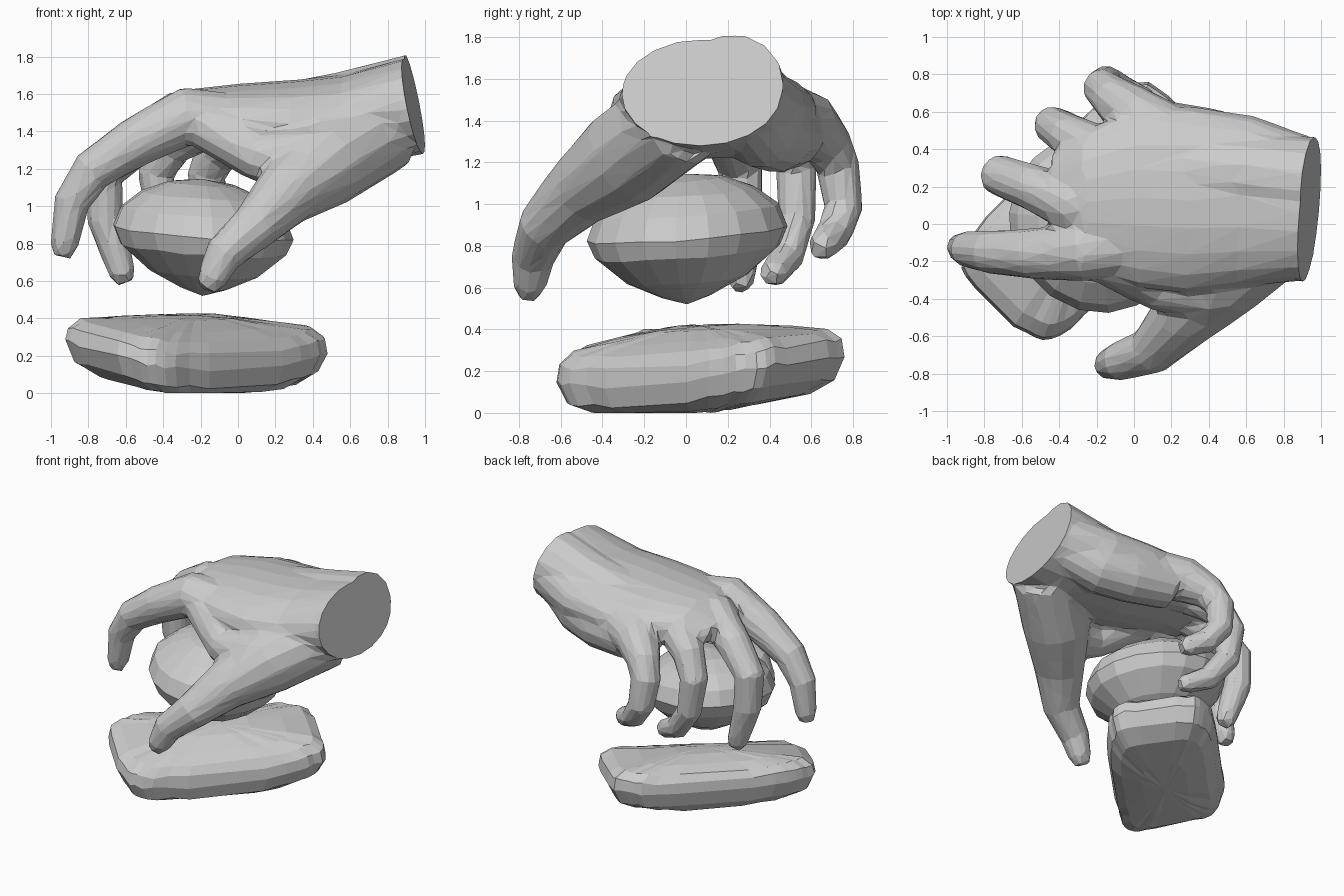
import bpy, bmesh, math, random
from mathutils import Vector

if "Cube" in bpy.data.objects:
    bpy.data.objects.remove(bpy.data.objects["Cube"])

random.seed(4)


def finish(bm, name):
    bmesh.ops.recalc_face_normals(bm, faces=bm.faces)
    me = bpy.data.meshes.new(name)
    bm.to_mesh(me)
    bm.free()
    ob = bpy.data.objects.new(name, me)
    bpy.context.collection.objects.link(ob)
    return ob


def bridge(bm, rings):
    n = len(rings[0])
    for a, b in zip(rings, rings[1:]):
        for i in range(n):
            bm.faces.new((a[i], a[(i + 1) % n], b[(i + 1) % n], b[i]))


def lump(name, cx, cy, ru, rv, power, profile, low, high, rise, n, jit):
    """Stacked superellipse rings, turned 45 degrees, raised by rise(u, v)."""
    bm = bmesh.new()
    s = math.sqrt(0.5)

    def place(u, v, z):
        return bm.verts.new((cx + s * (u - v), cy + s * (u + v), max(0, z + rise(u, v))))

    sgn = lambda c: math.copysign(abs(c) ** (2 / power), c)
    wob = [1 + random.uniform(-jit, jit) for _ in range(n)]
    rings = []
    for z, k in profile:
        ring = []
        for i in range(n):
            a = 2 * math.pi * (i + 0.5) / n
            ring.append(place(ru * k * wob[i] * sgn(math.cos(a)), rv * k * wob[i] * sgn(math.sin(a)),
                              z + random.uniform(-jit, jit) * 0.5 * k))
        rings.append(ring)
    bridge(bm, rings)
    for ring, z in ((rings[0], low), (rings[-1], high)):
        c = place(0, 0, z)
        for i in range(n):
            bm.faces.new((ring[i], ring[(i + 1) % n], c))
    return finish(bm, name)


# Long soft slab at the bottom
lump("slab", -0.225, 0.075, 0.73, 0.38, 5,
     [(0.015, 0.4), (0.04, 0.76), (0.09, 0.93), (0.19, 1.0), (0.27, 0.98), (0.325, 0.88),
      (0.365, 0.64), (0.405, 0.3)],
     0.01, 0.415, lambda u, v: (0.15 - 0.08 * u) * v + 0.02 * u + 0.09 * u * u, 36, 0.02)

# Rounded lump held by the hand
lump("lump", -0.19, 0.005, 0.46, 0.49, 2.1,
     [(0.56, 0.25), (0.64, 0.6), (0.77, 0.92), (0.86, 1.0), (0.97, 0.91), (1.06, 0.68), (1.12, 0.38)],
     0.52, 1.145, lambda u, v: 0.1 * v, 18, 0.012)


def tube(bm, pts, n=14, tip=True):
    """Loft of elliptical rings: x, y, z, half width, half height."""
    pts = [(Vector(p[:3]), p[3], p[-1]) for p in pts]
    if tip:
        c, w, h = pts[-1]
        t = (c - pts[-2][0]).normalized()
        pts.append((c + t * w * 0.8, w * 0.65, h * 0.65))
    rings, side = [], None
    for i, (c, w, h) in enumerate(pts):
        t = (pts[min(i + 1, len(pts) - 1)][0] - pts[max(i - 1, 0)][0]).normalized()
        if side is None:
            side = t.cross(Vector((0, 0, 1)))
        side = (side - t * side.dot(t)).normalized()
        up = side.cross(t)
        rings.append([bm.verts.new(c + side * w * math.cos(2 * math.pi * k / n)
                                   + up * h * math.sin(2 * math.pi * k / n)) for k in range(n)])
    bridge(bm, rings)
    bm.faces.new(rings[0])
    bm.faces.new(rings[-1])


bm = bmesh.new()
# Wrist and palm, then the fuller outer edge of both
tube(bm, [(1.03, 0.065, 1.55, 0.385, 0.26), (0.92, 0.075, 1.53, 0.385, 0.26), (0.6, 0.12, 1.46, 0.46, 0.245),
          (0.3, 0.13, 1.45, 0.50, 0.225), (0.0, 0.14, 1.465, 0.48, 0.19),
          (-0.25, 0.12, 1.475, 0.37, 0.15), (-0.42, 0.11, 1.42, 0.27, 0.10)], 20, False)
tube(bm, [(1.03, 0.21, 1.59, 0.25), (0.6, 0.26, 1.49, 0.24), (0.3, 0.28, 1.45, 0.22)], 14, False)
tube(bm, [(0.85, 0.27, 1.46, 0.17), (0.62, 0.36, 1.36, 0.19), (0.4, 0.43, 1.34, 0.19),
          (0.1, 0.5, 1.34, 0.17)], 14, False)
# Thumb
tube(bm, [(0.78, -0.03, 1.42, 0.24), (0.47, -0.28, 1.23, 0.24), (0.25, -0.51, 1.06, 0.175),
          (0.09, -0.68, 0.89, 0.13), (-0.08, -0.735, 0.74, 0.105), (-0.14, -0.75, 0.61, 0.082)])
# Web between thumb and index finger
tube(bm, [(0.42, -0.33, 1.24, 0.2), (0.11, -0.32, 1.27, 0.14), (-0.18, -0.17, 1.44, 0.14)])
# Fingers, from index to little finger
tube(bm, [(0.1, -0.1, 1.44, 0.15), (-0.28, -0.15, 1.48, 0.16), (-0.55, -0.16, 1.34, 0.135),
          (-0.78, -0.15, 1.19, 0.115), (-0.89, -0.135, 1.02, 0.098), (-0.93, -0.125, 0.785, 0.075)])
tube(bm, [(0.05, 0.08, 1.45, 0.15), (-0.34, 0.10, 1.47, 0.145), (-0.55, 0.20, 1.34, 0.125),
          (-0.72, 0.26, 1.17, 0.11), (-0.71, 0.27, 0.93, 0.1), (-0.62, 0.26, 0.645, 0.075)])
tube(bm, [(0.1, 0.3, 1.44, 0.15), (-0.2, 0.38, 1.44, 0.15), (-0.36, 0.48, 1.32, 0.115),
          (-0.44, 0.53, 1.17, 0.1), (-0.40, 0.53, 0.92, 0.09), (-0.27, 0.48, 0.74, 0.083),
          (-0.12, 0.42, 0.67, 0.07)])
tube(bm, [(0.25, 0.45, 1.43, 0.16), (0.0, 0.58, 1.38, 0.16), (-0.12, 0.68, 1.28, 0.12),
          (-0.17, 0.73, 1.17, 0.105), (-0.15, 0.755, 0.98, 0.094), (-0.06, 0.71, 0.86, 0.087),
          (0.06, 0.655, 0.80, 0.073)])
raw = finish(bm, "hand_form")

# Fuse the hand into one faceted skin
m = raw.modifiers.new("fuse", 'REMESH')
m.mode = 'VOXEL'
m.voxel_size = 0.02
m = raw.modifiers.new("soften", 'SMOOTH')
m.factor = 0.5
m.iterations = 8
m = raw.modifiers.new("facet", 'DECIMATE')
m.ratio = 0.032
dg = bpy.context.evaluated_depsgraph_get()
bm = bmesh.new()
bm.from_mesh(raw.evaluated_get(dg).to_mesh())
bpy.data.objects.remove(raw)

# Clean flat cut at the wrist
bmesh.ops.bisect_plane(bm, geom=bm.verts[:] + bm.edges[:] + bm.faces[:],
                       plane_co=(0.935, 0.08, 1.545), plane_no=(0.975, -0.09, 0.2), clear_outer=True)
bmesh.ops.holes_fill(bm, edges=[e for e in bm.edges if e.is_boundary], sides=0)
for f in bm.faces:
    f.smooth = False
finish(bm, "hand")
